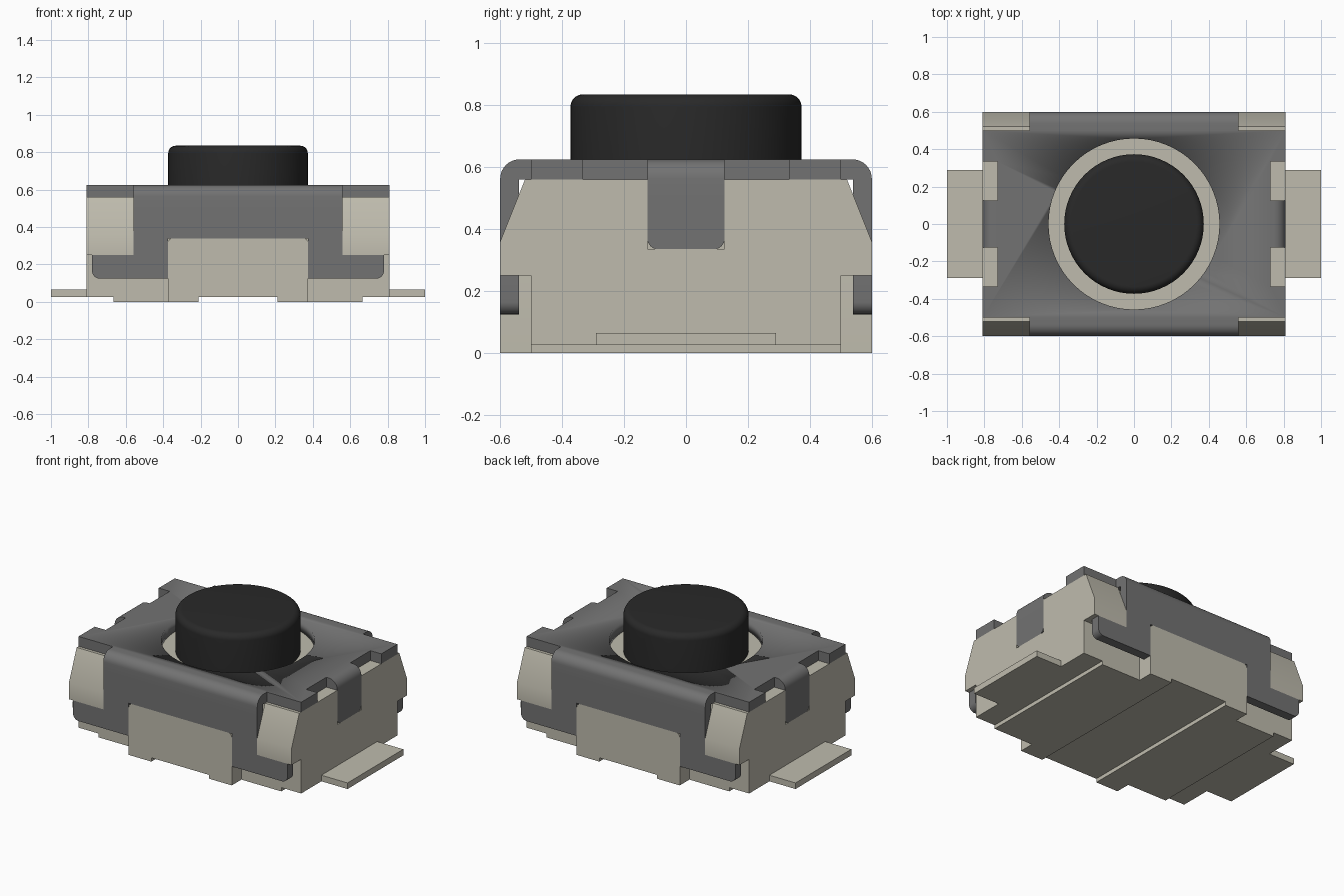
import bpy, bmesh, math
from mathutils import Vector

cube = bpy.data.objects.get("Cube")
if cube:
    bpy.data.objects.remove(cube, do_unlink=True)


def material(name, rgb, rough, metal=0.0):
    m = bpy.data.materials.new(name)
    m.use_nodes = True
    m.diffuse_color = (*rgb, 1)
    b = m.node_tree.nodes["Principled BSDF"]
    b.inputs["Base Color"].default_value = (*rgb, 1)
    b.inputs["Roughness"].default_value = rough
    return m


BEIGE = material("beige plastic", (0.52, 0.50, 0.42), 0.6)
GREY = material("grey metal", (0.17, 0.17, 0.17), 0.5)
BLACK = material("black plastic", (0.022, 0.022, 0.022), 0.5)


def rounded(pts, steps=8):
    """Outline points (a, b) or (a, b, radius) for a rounded square corner."""
    out = []
    for i, p in enumerate(pts):
        v = Vector(p[:2])
        if len(p) < 3:
            out.append(v)
            continue
        r = p[2]
        d1 = (Vector(pts[i - 1][:2]) - v).normalized()
        d2 = (Vector(pts[(i + 1) % len(pts)][:2]) - v).normalized()
        c = v + (d1 + d2) * r
        for k in range(steps + 1):
            t = math.pi / 2 * k / steps
            out.append(c - d2 * r * math.cos(t) - d1 * r * math.sin(t))
    return out


def prism(bm, axis, pts, lo, hi):
    """Extrude an outline along an axis from lo to hi."""
    place = {"x": lambda a, b, h: (h, a, b),
             "y": lambda a, b, h: (a, h, b),
             "z": lambda a, b, h: (a, b, h)}[axis]
    outline = rounded(pts)
    low = [bm.verts.new(place(p.x, p.y, lo)) for p in outline]
    high = [bm.verts.new(place(p.x, p.y, hi)) for p in outline]
    bm.faces.new(low)
    bm.faces.new(high)
    for i in range(len(low)):
        j = (i + 1) % len(low)
        bm.faces.new((low[i], low[j], high[j], high[i]))


def box(bm, x0, x1, y0, y1, z0, z1):
    prism(bm, "z", [(x0, y0), (x1, y0), (x1, y1), (x0, y1)], z0, z1)


def flip(pts, s):
    """Mirror an outline in its first coordinate."""
    return [(p[0] * s, *p[1:]) for p in pts]


def finish(name, bm, mat):
    bmesh.ops.recalc_face_normals(bm, faces=bm.faces)
    me = bpy.data.meshes.new(name)
    bm.to_mesh(me)
    bm.free()
    me.materials.append(mat)
    ob = bpy.data.objects.new(name, me)
    bpy.context.collection.objects.link(ob)
    bpy.ops.object.select_all(action="DESELECT")
    ob.select_set(True)
    bpy.context.view_layer.objects.active = ob
    bpy.ops.object.shade_smooth_by_angle(angle=math.radians(30))
    return ob


SIDES = (-1, 1)

# Main housing: plain lower part, upper part with pockets for the side tabs
bm = bmesh.new()
box(bm, -0.81, 0.81, -0.5, 0.5, 0.025, 0.335)
half = [(0.81, -0.5), (0.81, -0.125), (0.745, -0.125),
        (0.745, 0.125), (0.81, 0.125), (0.81, 0.5)]
prism(bm, "z", half + [(-x, -y) for x, y in half], 0.335, 0.56)
finish("housing", bm, BEIGE)

# Sloped corner blocks
bm = bmesh.new()
corner = [(0.5, 0.25), (0.6, 0.25), (0.6, 0.36), (0.52, 0.56), (0.5, 0.56)]
for sx in SIDES:
    for sy in SIDES:
        prism(bm, "x", flip(corner, sy), 0.56 * sx, 0.81 * sx)
finish("corner_blocks", bm, BEIGE)

# Centre blocks at front and back, grooved underneath
bm = bmesh.new()
block = [(-0.375, 0), (-0.21, 0), (-0.21, 0.025), (0.21, 0.025), (0.21, 0),
         (0.375, 0), (0.375, 0.34, 0.025), (-0.375, 0.34, 0.025)]
for sy in SIDES:
    prism(bm, "y", block, 0.5 * sy, 0.6 * sy)
finish("centre_blocks", bm, BEIGE)

# Raised pads under the housing
bm = bmesh.new()
for sx in SIDES:
    box(bm, *sorted((0.21 * sx, 0.665 * sx)), -0.5, 0.5, 0, 0.025)
finish("bottom_pads", bm, BEIGE)

# Flat leads on both sides
for sx, side in zip(SIDES, ("right", "left")):
    bm = bmesh.new()
    box(bm, *sorted((0.81 * sx, 1.0 * sx)), -0.29, 0.29, 0.025, 0.065)
    finish(side + "_lead", bm, BEIGE)

# Cover plate with side notches and a round opening
bm = bmesh.new()
half = [(0.81, -0.5), (0.81, -0.333), (0.73, -0.333),
        (0.73, 0.333), (0.81, 0.333), (0.81, 0.5)]
prism(bm, "z", half + [(-x, -y) for x, y in half], 0.56, 0.625)
plate = finish("cover_plate", bm, GREY)

bm = bmesh.new()
bmesh.ops.create_cone(bm, cap_ends=True, segments=64, radius1=0.457,
                      radius2=0.457, depth=1)
cutter = finish("opening_cutter", bm, GREY)
cutter.location.z = 0.6
cutter.hide_render = True
cut = plate.modifiers.new("opening", "BOOLEAN")
cut.operation = "DIFFERENCE"
cut.solver = "EXACT"
cut.object = cutter
bpy.context.view_layer.objects.active = plate
bpy.ops.object.modifier_apply(modifier=cut.name)
bpy.data.objects.remove(cutter, do_unlink=True)

# Cover flanges: rounded bend, then a panel with feet under the corner blocks
bend = [(0.5, 0.56), (0.54, 0.56), (0.54, 0.5), (0.6, 0.5),
        (0.6, 0.625, 0.062), (0.5, 0.625)]
foot = [(0.375, 0.34), (0.375, 0.125), (0.78, 0.125, 0.04),
        (0.78, 0.25), (0.56, 0.25), (0.56, 0.34)]
for sy, side in zip(SIDES, ("front", "back")):
    bm = bmesh.new()
    prism(bm, "x", flip(bend, sy), -0.56, 0.56)
    prism(bm, "y", [(-0.56, 0.34), (0.56, 0.34), (0.56, 0.5), (-0.56, 0.5)],
          0.54 * sy, 0.6 * sy)
    for sx in SIDES:
        prism(bm, "y", flip(foot, sx), 0.54 * sy, 0.6 * sy)
    finish(side + "_cover_flange", bm, GREY)

# Cover side tabs bent down into the pockets
bend = [(0.73, 0.56), (0.745, 0.56), (0.745, 0.5), (0.81, 0.5),
        (0.81, 0.625, 0.062), (0.73, 0.625)]
tongue = [(-0.125, 0.5), (-0.125, 0.335, 0.035),
          (0.125, 0.335, 0.035), (0.125, 0.5)]
for sx, side in zip(SIDES, ("right", "left")):
    bm = bmesh.new()
    prism(bm, "y", flip(bend, sx), -0.125, 0.125)
    prism(bm, "x", tongue, 0.745 * sx, 0.81 * sx)
    finish(side + "_cover_tab", bm, GREY)

# Round push button with a softened top edge
bm = bmesh.new()
profile = rounded([(0, 0.56), (0.373, 0.56), (0.373, 0.835, 0.04), (0, 0.835)])
verts = [bm.verts.new((p.x, 0, p.y)) for p in profile]
edges = [bm.edges.new(pair) for pair in zip(verts, verts[1:])]
bmesh.ops.spin(bm, geom=verts + edges, cent=(0, 0, 0), axis=(0, 0, 1),
               angle=math.tau, steps=64, use_merge=True)
bmesh.ops.remove_doubles(bm, verts=bm.verts, dist=0.0005)
finish("push_button", bm, BLACK)
